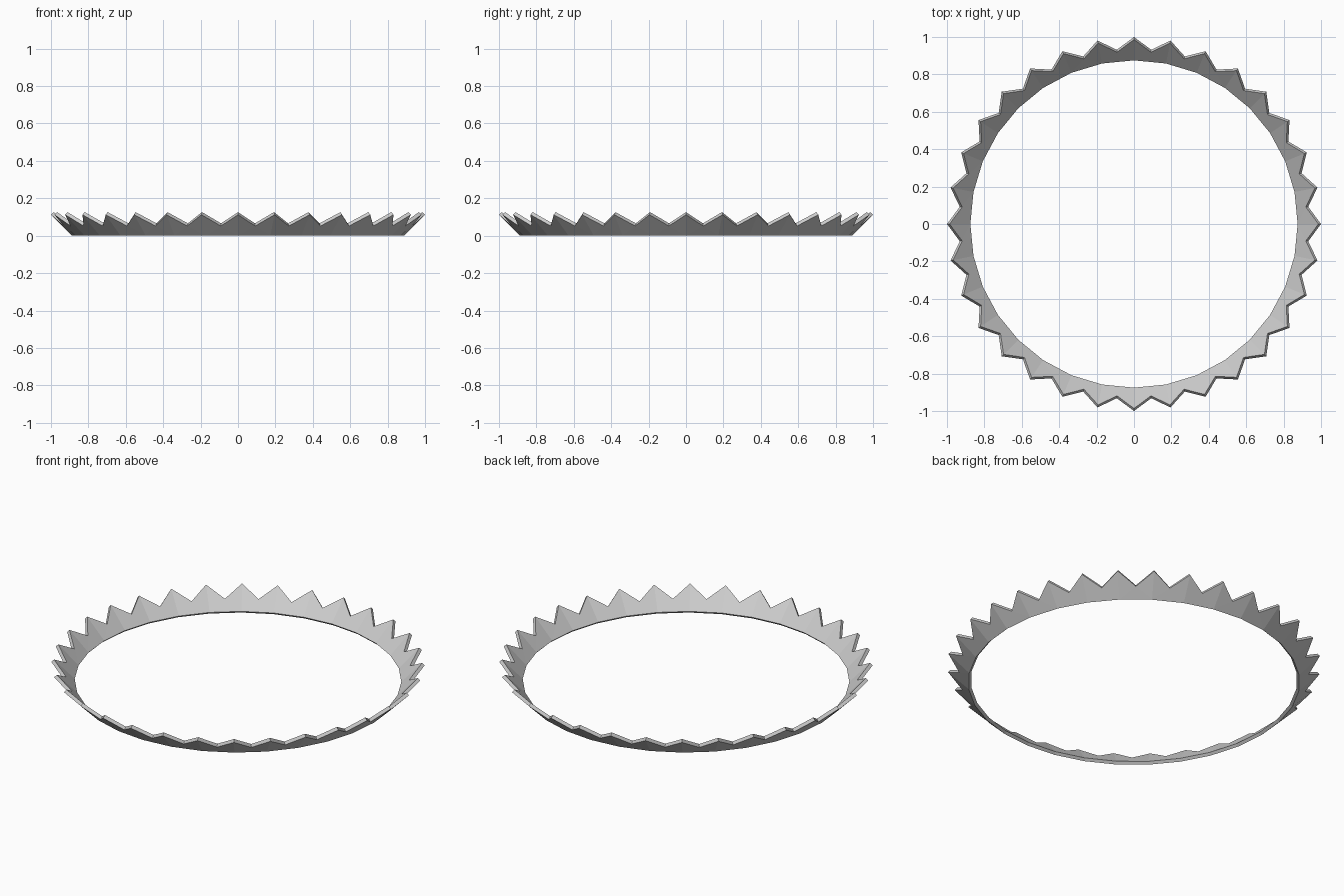
import bpy, bmesh, math

if "Cube" in bpy.data.objects:
    bpy.data.objects.remove(bpy.data.objects["Cube"])

TEETH = 32
STEP = 2 * math.pi / TEETH
# (radius, height) on the outer and inner skins of the flared band
OUTER = {"base": (0.888, 0.0), "valley": (0.936, 0.052), "tip": (1.0, 0.112)}
INNER = {"base": (0.875, 0.013), "valley": (0.923, 0.066), "tip": (0.986, 0.126)}

bm = bmesh.new()


def ring(point, offset):
    r, z = point
    return [bm.verts.new((r * math.sin((i + offset) * STEP),
                          r * math.cos((i + offset) * STEP), z)) for i in range(TEETH)]


def skin(points):
    return ring(points["base"], 0), ring(points["valley"], 0.5), ring(points["tip"], 0)


ob, ov, ot = skin(OUTER)
ib, iv, it = skin(INNER)

for i in range(TEETH):
    n = (i + 1) % TEETH
    # tooth faces and the triangles between them, on both skins
    for b, v, t in ((ob, ov, ot), (ib, iv, it)):
        bm.faces.new((b[i], v[i], t[i]))
        bm.faces.new((b[i], t[i], v[i - 1]))
        bm.faces.new((b[i], b[n], v[i]))
    # zigzag top edge and bottom rim
    bm.faces.new((ot[i], ov[i], iv[i], it[i]))
    bm.faces.new((ov[i], ot[n], it[n], iv[i]))
    bm.faces.new((ob[i], ob[n], ib[n], ib[i]))

bmesh.ops.recalc_face_normals(bm, faces=bm.faces)
mesh = bpy.data.meshes.new("toothed_ring")
bm.to_mesh(mesh)
bm.free()
bpy.context.collection.objects.link(bpy.data.objects.new("toothed_ring", mesh))
